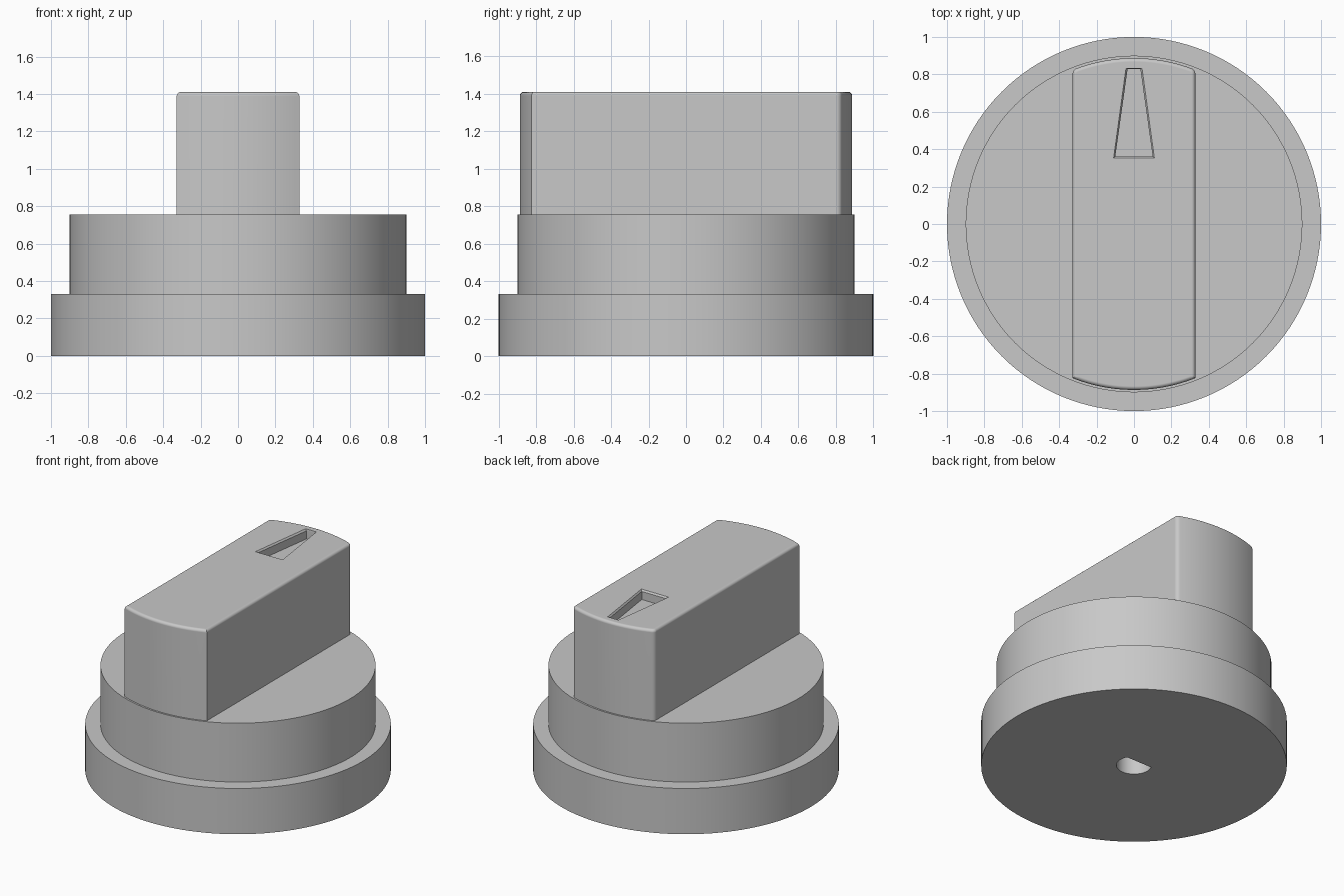
import bpy, bmesh, math

if "Cube" in bpy.data.objects:
    bpy.data.objects.remove(bpy.data.objects["Cube"], do_unlink=True)

# Single grey plastic
grey = bpy.data.materials.new("grey plastic")
grey.use_nodes = True
COLOUR = (0.58, 0.58, 0.58, 1)
grey.diffuse_color = COLOUR
grey.node_tree.nodes["Principled BSDF"].inputs["Base Color"].default_value = COLOUR


def to_object(name, bm):
    bmesh.ops.recalc_face_normals(bm, faces=bm.faces)
    mesh = bpy.data.meshes.new(name)
    bm.to_mesh(mesh)
    bm.free()
    mesh.materials.append(grey)
    ob = bpy.data.objects.new(name, mesh)
    bpy.context.collection.objects.link(ob)
    return ob


def prism(sections):
    """Closed solid through matching outlines, each given as (points, z)."""
    bm = bmesh.new()
    rings = [[bm.verts.new((x, y, z)) for x, y in pts] for pts, z in sections]
    bm.faces.new(rings[0])
    bm.faces.new(rings[-1])
    n = len(rings[0])
    for low, high in zip(rings, rings[1:]):
        for i in range(n):
            j = (i + 1) % n
            bm.faces.new((low[i], low[j], high[j], high[i]))
    return bm


def arc(radius, start, end, steps):
    return [(radius * math.cos(start + (end - start) * i / steps),
             radius * math.sin(start + (end - start) * i / steps))
            for i in range(steps + 1)]


def circle(radius, steps=128):
    return arc(radius, 0, math.tau, steps)[:-1]


def activate(ob):
    bpy.ops.object.select_all(action="DESELECT")
    ob.select_set(True)
    bpy.context.view_layer.objects.active = ob


def cut(ob, cutter):
    cutter.hide_render = True
    mod = ob.modifiers.new("cut", "BOOLEAN")
    mod.operation = "DIFFERENCE"
    mod.solver = "EXACT"
    mod.object = cutter
    activate(ob)
    bpy.ops.object.modifier_apply(modifier=mod.name)
    bpy.data.objects.remove(cutter, do_unlink=True)


def smooth(ob):
    activate(ob)
    bpy.ops.object.shade_smooth_by_angle(angle=math.radians(28))


# Stepped round body
R_BASE, R_DRUM, Z_STEP, Z_DRUM = 1.0, 0.9, 0.33, 0.755
body = to_object("stepped_body", prism([
    (circle(R_BASE), 0), (circle(R_BASE), Z_STEP),
    (circle(R_DRUM), Z_STEP), (circle(R_DRUM), Z_DRUM)]))

# D-shaped shaft hole in the underside, flat towards the back
flat = math.asin(0.45)
hole = arc(0.115, math.pi - flat, math.tau + flat, 40)
cut(body, to_object("shaft_hole_cutter", prism([(hole, -0.1), (hole, 0.5)])))
smooth(body)

# Grip bar with curved ends
HALF_W, R_GRIP, Z_TOP = 0.328, 0.887, 1.41
a = math.acos(HALF_W / R_GRIP)
outline = arc(R_GRIP, a, math.pi - a, 24) + arc(R_GRIP, math.pi + a, math.tau - a, 24)
bm = prism([(outline, Z_DRUM - 0.01), (outline, Z_TOP)])

# Round the two back upright corners, then the top rim
corners = [e for e in bm.edges
           if abs(e.verts[0].co.z - e.verts[1].co.z) > 0.1
           and e.verts[0].co.y > 0 and abs(e.verts[0].co.x) > HALF_W - 0.001]
bmesh.ops.bevel(bm, geom=corners, offset=0.02, segments=5, profile=0.5, affect="EDGES")
rim = [e for e in bm.edges if all(v.co.z > Z_TOP - 0.001 for v in e.verts)]
bmesh.ops.bevel(bm, geom=rim, offset=0.02, segments=5, profile=0.5, affect="EDGES")
grip = to_object("grip_bar", bm)


# Tapered pointer recess near the back of the top
def wedge(grow):
    wide, narrow, y0, y1 = 0.1 + grow, 0.034 + grow, 0.362 - grow, 0.83 + grow * 0.3
    return [(-wide, y0), (wide, y0), (narrow, y1), (-narrow, y1)]


cut(grip, to_object("pointer_cutter", prism([
    (wedge(0), Z_TOP - 0.07), (wedge(0), Z_TOP - 0.012),
    (wedge(0.009), Z_TOP), (wedge(0.009), Z_TOP + 0.1)])))
smooth(grip)
weighted = grip.modifiers.new("even shading", "WEIGHTED_NORMAL")
weighted.keep_sharp = True
